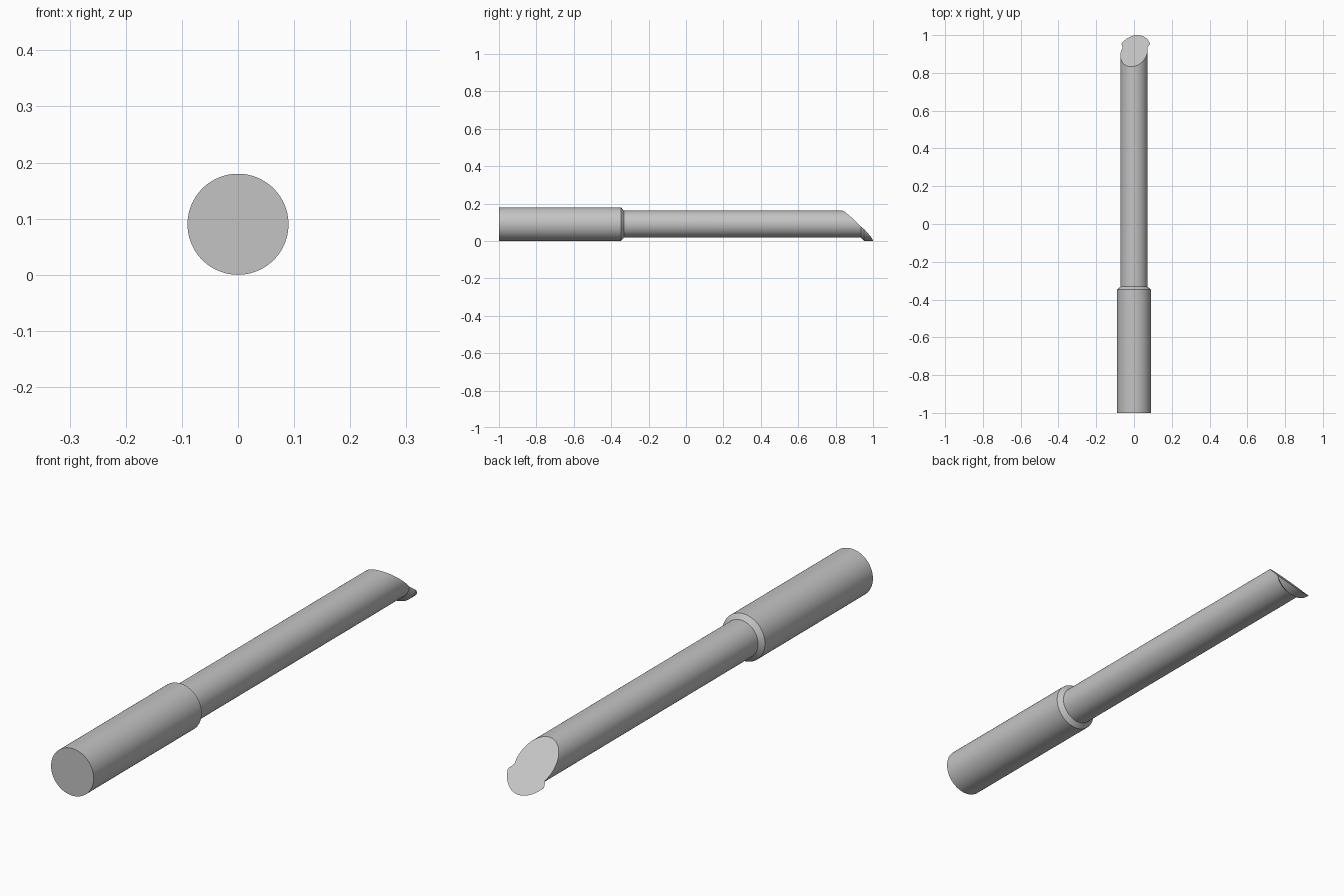
import bpy, bmesh
from math import cos, sin, tau, radians
from mathutils import Vector

if "Cube" in bpy.data.objects:
    bpy.data.objects.remove(bpy.data.objects["Cube"], do_unlink=True)

R_HANDLE, R_SHAFT = 0.09, 0.072
SEGMENTS = 96

steel = bpy.data.materials.new("grey_steel")
steel.use_nodes = True
color = (0.55, 0.55, 0.55, 1)
steel.diffuse_color = color
steel.node_tree.nodes["Principled BSDF"].inputs["Base Color"].default_value = color


def lathe(profile):
    """Revolve (radius, y) points around the tool axis, leaving the ends open."""
    bm = bmesh.new()
    rings = [[bm.verts.new((r * sin(tau * i / SEGMENTS), y, R_HANDLE + r * cos(tau * i / SEGMENTS)))
              for i in range(SEGMENTS)] for r, y in profile]
    for a, b in zip(rings, rings[1:]):
        for i in range(SEGMENTS):
            j = (i + 1) % SEGMENTS
            bm.faces.new((a[i], a[j], b[j], b[i]))
    return bm, rings


def finish(bm, name):
    bmesh.ops.recalc_face_normals(bm, faces=bm.faces[:])
    mesh = bpy.data.meshes.new(name)
    bm.to_mesh(mesh)
    bm.free()
    mesh.materials.append(steel)
    obj = bpy.data.objects.new(name, mesh)
    bpy.context.collection.objects.link(obj)
    bpy.ops.object.select_all(action="DESELECT")
    obj.select_set(True)
    bpy.context.view_layer.objects.active = obj
    bpy.ops.object.shade_smooth_by_angle(angle=radians(30))


# Thick handle with a flat end and a chamfered shoulder
bm, rings = lathe([(R_HANDLE, -1), (R_HANDLE, -0.348), (R_SHAFT, -0.332)])
bm.faces.new(rings[0])
finish(bm, "handle")

# Slim shaft with a flared tip, sliced off by a slightly rolled slanted plane
bm, rings = lathe([(R_SHAFT, -0.332), (R_SHAFT, 0.935), (R_HANDLE, 0.953), (R_HANDLE, 1.05)])
roll, slope = radians(12), 1.03
normal = Vector((-sin(roll) * slope, 1, cos(roll) * slope))
cut = bmesh.ops.bisect_plane(bm, geom=bm.verts[:] + bm.edges[:] + bm.faces[:], dist=1e-6,
                             plane_co=(0, 0.907, R_HANDLE), plane_no=normal, clear_outer=True)
rim = [e for e in cut["geom_cut"] if isinstance(e, bmesh.types.BMEdge)]
bmesh.ops.contextual_create(bm, geom=rim)
finish(bm, "shaft_with_slanted_tip")
